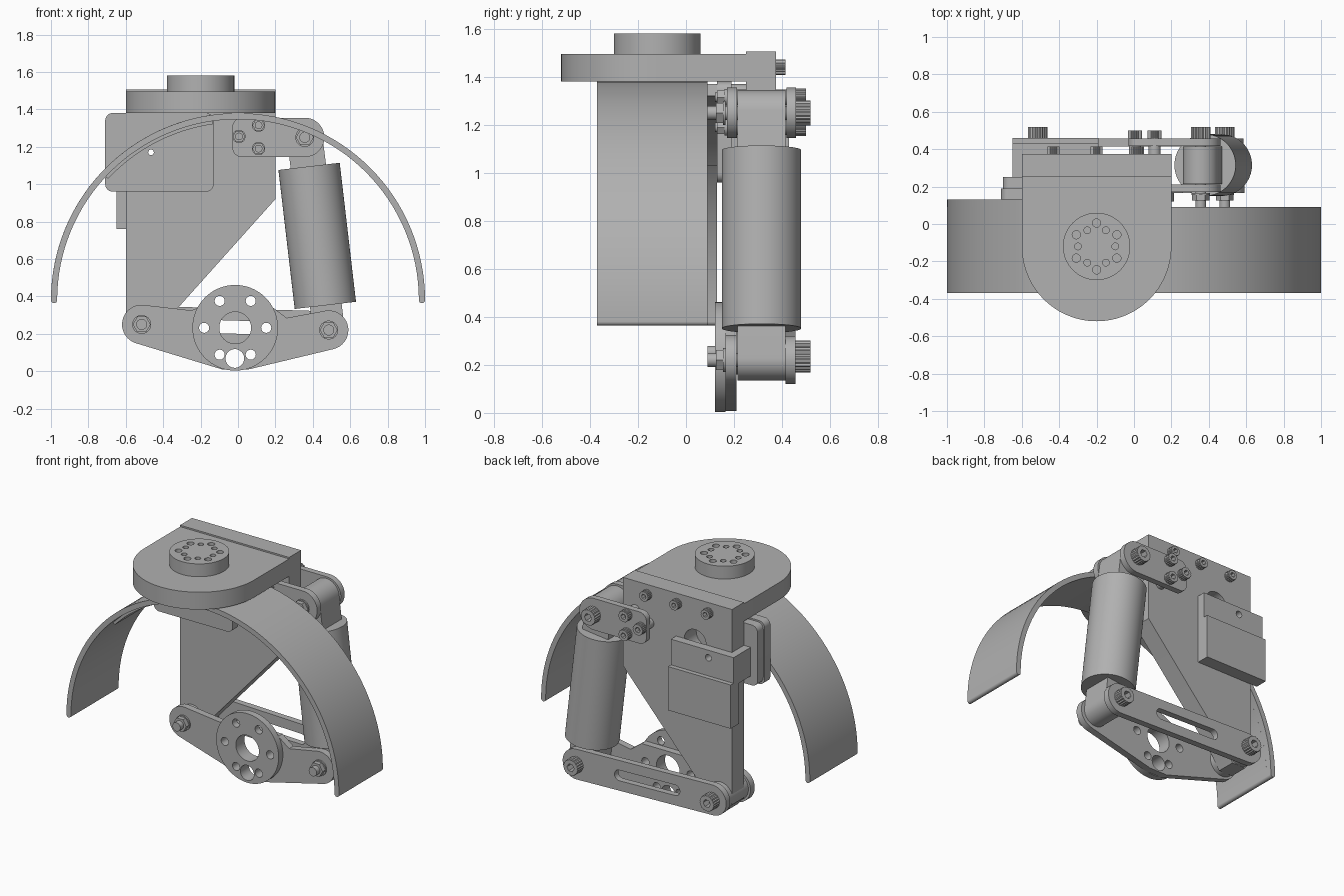
import bpy, bmesh
from math import sin, cos, pi, radians, atan2, hypot, acos, degrees

if "Cube" in bpy.data.objects:
    bpy.data.objects.remove(bpy.data.objects["Cube"])

grey = bpy.data.materials.new("plain_grey")
grey.use_nodes = True
grey.diffuse_color = (0.44, 0.44, 0.44, 1)
grey.node_tree.nodes["Principled BSDF"].inputs["Base Color"].default_value = (0.44, 0.44, 0.44, 1)


# --- outline helpers ---
def arc(c, r, a0, a1, n=24):
    steps = [radians(a0 + (a1 - a0) * i / n) for i in range(n + 1)]
    return [(c[0] + r * cos(a), c[1] + r * sin(a)) for a in steps]


def circle(c, r, n=40):
    return arc(c, r, 0, 360, n)[:-1]


def knurl(c, r, teeth=20):
    return [(c[0] + r * k * cos(pi * i / teeth), c[1] + r * k * sin(pi * i / teeth))
            for i in range(2 * teeth) for k in [1 if i % 2 else 0.92]]


def capsule(p, q, r):
    a = degrees(atan2(q[1] - p[1], q[0] - p[0]))
    return arc(p, r, a + 90, a + 270) + arc(q, r, a - 90, a + 90)


def rounded(x0, x1, z0, z1, r):
    return (arc((x1 - r, z1 - r), r, 0, 90, 8) + arc((x0 + r, z1 - r), r, 90, 180, 8)
            + arc((x0 + r, z0 + r), r, 180, 270, 8) + arc((x1 - r, z0 + r), r, 270, 360, 8))


def ring(c, r, n, start=0):
    return [(c[0] + r * cos(radians(start + 360 * i / n)),
             c[1] + r * sin(radians(start + 360 * i / n))) for i in range(n)]


def finish(obj):
    obj.data.materials.clear()
    obj.data.materials.append(grey)
    bpy.ops.object.select_all(action='DESELECT')
    obj.select_set(True)
    bpy.context.view_layer.objects.active = obj
    bpy.ops.object.shade_smooth_by_angle(angle=radians(30))
    return obj


def plate(name, outline, lo, hi, holes=(), flat=False):
    """Extrude an outline with holes along y, or along z when flat."""
    cu = bpy.data.curves.new(name, 'CURVE')
    cu.dimensions, cu.fill_mode = '2D', 'BOTH'
    cu.extrude = (hi - lo) / 2
    for loop in [outline, *holes]:
        sp = cu.splines.new('POLY')
        sp.points.add(len(loop) - 1)
        for pt, (u, v) in zip(sp.points, loop):
            pt.co = (u, v, 0, 1)
        sp.use_cyclic_u = True
    temp = bpy.data.objects.new(name + "_curve", cu)
    bpy.context.collection.objects.link(temp)
    bpy.context.view_layer.update()
    dg = bpy.context.evaluated_depsgraph_get()
    mesh = bpy.data.meshes.new_from_object(temp.evaluated_get(dg))
    bpy.data.objects.remove(temp)
    bm = bmesh.new()
    bm.from_mesh(mesh)
    bmesh.ops.remove_doubles(bm, verts=bm.verts, dist=0.0002)
    bmesh.ops.recalc_face_normals(bm, faces=bm.faces)
    bm.to_mesh(mesh)
    bm.free()
    mesh.name = name
    obj = bpy.data.objects.new(name, mesh)
    bpy.context.collection.objects.link(obj)
    mid = (lo + hi) / 2
    if flat:
        obj.location.z = mid
    else:
        obj.location.y = mid
        obj.rotation_euler.x = pi / 2
    return finish(obj)


def bolt(name, c, r, seat, head, tip=None, nut=None):
    """Socket-head bolt from the back, with an optional front nut."""
    plate(name + "_head", knurl(c, r), seat, head, [circle(c, r * 0.5, 6)])
    plate(name + "_shaft", circle(c, r * 0.55, 24), tip if nut else seat - 0.04, seat + 0.01)
    if nut:
        plate(name + "_washer", circle(c, r * 0.95), nut + 0.03, nut + 0.04)
        plate(name + "_nut", circle(c, r * 0.9, 6), nut, nut + 0.03)


# --- curved guard, deeper on its right half ---
hub = (0, 0.38)


def band(name, r0, r1, a0, a1, lo, hi):
    plate(name, arc(hub, r1, a0, a1, 64) + arc(hub, r0, a1, a0, 64), lo, hi)


band("guard", 0.967, 1.0, 0, 180, -0.37, 0.09)
band("guard_right_extension", 0.967, 1.0, 98, 180, 0.09, 0.13)
band("guard_rib", 0.95, 0.968, 98, 137, -0.3, 0.13)
for side in (-1, 1):
    plate("guard_tip", circle((side * 0.9835, 0.38), 0.0165, 16), -0.37, 0.09 if side > 0 else 0.13)

# --- top mount and round boss ---
boss = (-0.2, -0.12)
plate("top_mount", arc(boss, 0.4, 180, 360, 48) + [(0.2, 0.26), (-0.6, 0.26)], 1.38, 1.495, flat=True)
plate("top_boss", circle(boss, 0.18, 64), 1.495, 1.58,
      [circle(p, 0.022, 20) for p in ring(boss, 0.125, 6, 30)]
      + [circle(p, 0.018, 20) for p in ring(boss, 0.1, 6)], flat=True)

# --- upright plate ---
pin = (-0.465, 1.17)
plate("upright_plate", [(-0.6, 1.505), (0.2, 1.505), (0.2, 0.92), (-0.4, 0.25), (-0.46, 0.16),
                        (-0.56, 0.16), (-0.6, 0.21)], 0.25, 0.375,
      [circle((-0.33, 1.22), 0.08), circle(pin, 0.015, 16)])
for x in (-0.43, -0.2, 0.02):
    bolt("mount_bolt", (x, 1.44), 0.033, 0.375, 0.415)

# --- guard bracket in front, control box behind ---
plate("guard_bracket", rounded(-0.71, -0.13, 0.96, 1.38, 0.04), 0.13, 0.19, [circle(pin, 0.015, 16)])
plate("guard_bracket_back", rounded(-0.7, -0.14, 0.97, 1.37, 0.04), 0.19, 0.25, [circle(pin, 0.015, 16)])


def slab(name, x0, x1, z0, z1, lo, hi, holes=()):
    plate(name, [(x0, z0), (x1, z0), (x1, z1), (x0, z1)], lo, hi, holes)


slab("box_clamp", -0.65, -0.19, 1.03, 1.22, 0.375, 0.43, [circle(pin, 0.022, 20)])
slab("box_clamp_side", -0.65, -0.6, 1.03, 1.22, 0.25, 0.375)
slab("control_box", -0.65, -0.19, 0.76, 1.05, 0.375, 0.46)

# --- lower carrier with hub disc ---
low_r, low_l, top_l = (-0.515, 0.25), (0.485, 0.22), (0.357, 1.25)
disc = (-0.015, 0.232)
big, drain = circle(disc, 0.085, 48), circle((-0.017, 0.068), 0.05)
rim = ring(disc, 0.166, 6)
plate("hub_disc", circle(disc, 0.229, 72), 0.12, 0.165,
      [big, drain] + [circle(p, 0.027, 24) for p in rim])
plate("carrier_arm", arc(low_r, 0.105, 80, 254) + [(-0.08, 0.008), (0.05, 0.008)]
      + arc(low_l, 0.105, -75, 98) + [(0.26, 0.285), (0.18, 0.345), (-0.2, 0.345), (-0.25, 0.325)],
      0.165, 0.21, [big, drain] + [circle(rim[i], 0.027, 24) for i in (0, 3, 4, 5)])

# --- rear link with slot ---
plate("rear_link", capsule(low_r, low_l, 0.1), 0.415, 0.457,
      [capsule((-0.24, 0.242), (0.17, 0.23), 0.035)])
plate("link_bushing", circle(low_r, 0.09), 0.21, 0.415)

# --- shock absorber ---
a, b = (0.38, 1.095), (0.467, 0.352)
dx, dz = a[0] - b[0], a[1] - b[1]
bpy.ops.mesh.primitive_cylinder_add(vertices=64, radius=0.165, depth=hypot(dx, dz),
                                    location=((a[0] + b[0]) / 2, 0.315, (a[1] + b[1]) / 2),
                                    rotation=(0, atan2(dx, dz), 0))
shock = bpy.context.object
shock.name = "shock_body"
finish(shock)
plate("shock_top_eye", capsule(top_l, (0.385, 1.02), 0.095), 0.215, 0.415)
plate("shock_bottom_eye", capsule(low_l, (0.457, 0.46), 0.085), 0.215, 0.415)

# --- upper shock brackets ---
shape = (arc(top_l, 0.105, -90, 90) + arc((0.02, 1.305), 0.05, 90, 180, 8)
         + arc((0.02, 1.195), 0.05, 180, 270, 8))
small = [(0.005, 1.255), (0.11, 1.19), (0.11, 1.315)]
for name, lo, hi in (("front_bracket", 0.17, 0.212), ("rear_bracket", 0.418, 0.458)):
    plate(name, shape, lo, hi)
for c in small:
    plate("bracket_spacer", circle(c, 0.033, 24), 0.212, 0.418)
    bolt("bracket_bolt", c, 0.037, 0.458, 0.5, 0.12, 0.13)

# --- pivot bolts ---
for name, c in (("right_pivot", low_r), ("left_pivot", low_l), ("top_pivot", top_l)):
    bolt(name, c, 0.053, 0.457, 0.518, 0.09, 0.125)
